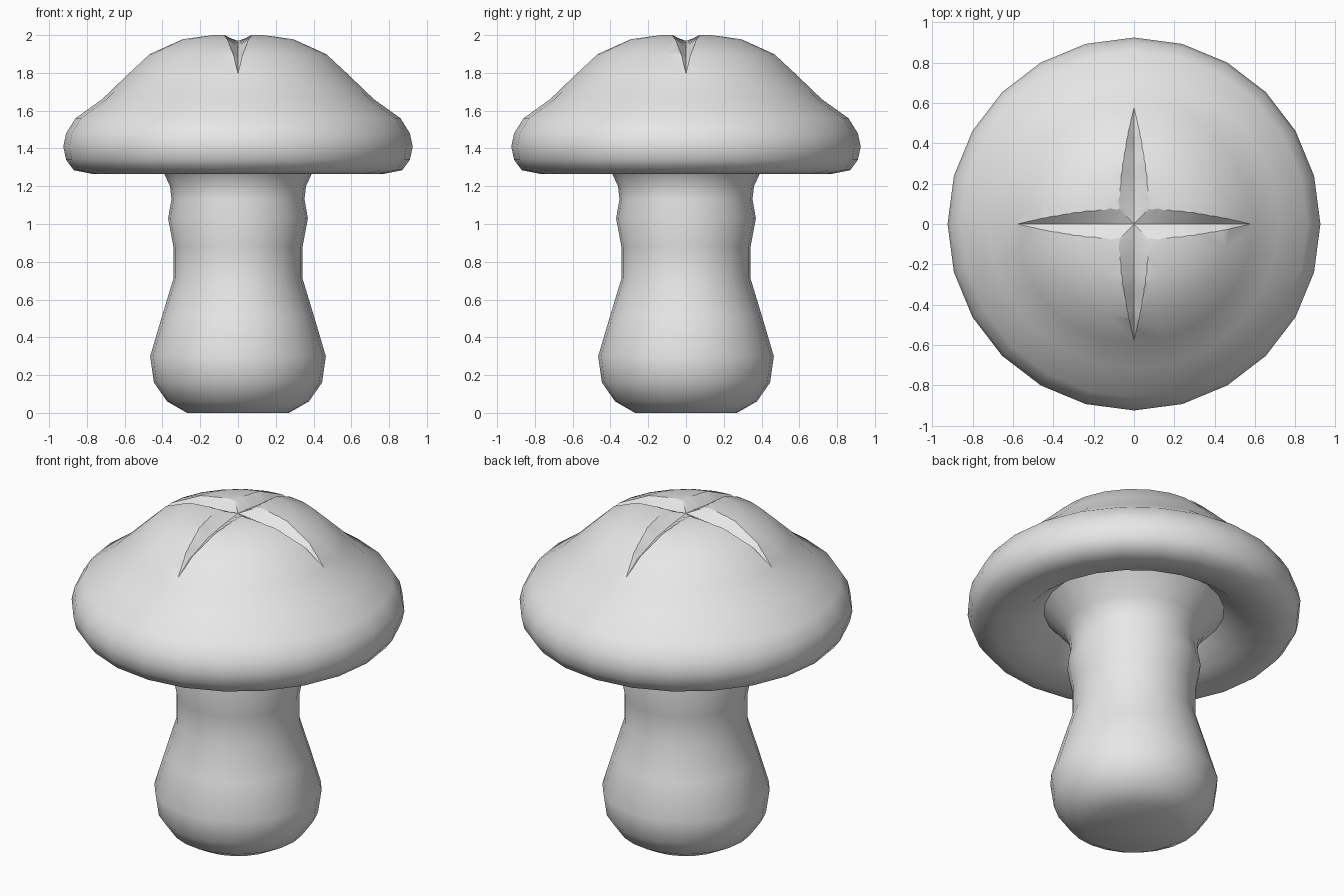
import bpy, bmesh, math

if "Cube" in bpy.data.objects:
    bpy.data.objects.remove(bpy.data.objects["Cube"], do_unlink=True)

SIDES = 24

grey = bpy.data.materials.new("plain grey")
grey.use_nodes = True
grey.diffuse_color = (0.8, 0.8, 0.8, 1)
grey.node_tree.nodes["Principled BSDF"].inputs["Base Color"].default_value = (0.8, 0.8, 0.8, 1)


def make_object(name, bm):
    bmesh.ops.recalc_face_normals(bm, faces=bm.faces)
    mesh = bpy.data.meshes.new(name)
    bm.to_mesh(mesh)
    bm.free()
    mesh.materials.append(grey)
    mesh.polygons.foreach_set("use_smooth", [True] * len(mesh.polygons))
    obj = bpy.data.objects.new(name, mesh)
    bpy.context.collection.objects.link(obj)
    return obj


def revolve(name, profile):
    """Turn a (radius, height) profile around the vertical axis."""
    bm = bmesh.new()
    verts = [bm.verts.new((r, 0, z)) for r, z in profile]
    edges = [bm.edges.new(pair) for pair in zip(verts, verts[1:])]
    bmesh.ops.spin(bm, geom=verts + edges, cent=(0, 0, 0), axis=(0, 0, 1),
                   angle=2 * math.pi, steps=SIDES, use_duplicate=False)
    bmesh.ops.remove_doubles(bm, verts=bm.verts, dist=0.0005)
    return make_object(name, bm)


# Stem, bulging at the base and flaring into the cap
revolve("stem", [(0, 0), (.27, 0), (.375, .06), (.445, .16), (.465, .3),
                 (.403, .51), (.342, .71), (.342, .88), (.37, 1.03),
                 (.352, 1.13), (.36, 1.2), (.39, 1.265), (.5, 1.39)])

# Cap: dome, rolled rim and hollow underside
dome = [(0, 2.0), (.15, 2.0), (.3, 1.978), (.47, 1.9), (.59, 1.785),
        (.72, 1.66), (.86, 1.56)]
rim = [(.91, 1.48), (.925, 1.41), (.91, 1.34), (.87, 1.285), (.77, 1.265),
       (.62, 1.295), (.5, 1.39), (0, 1.39)]
cap = revolve("cap", dome + rim)


def dome_height(r):
    for (r0, z0), (r1, z1) in zip(dome, dome[1:]):
        if r <= r1:
            return z0 + (z1 - z0) * (r - r0) / (r1 - r0)


def groove_cutter(turn):
    """V-shaped wedge that follows the dome and tapers to points."""
    bm = bmesh.new()
    reach, width, lift, stations = 0.58, 0.08, 0.05, 20
    rows = []
    for i in range(stations + 1):
        x = reach * (2 * i / stations - 1) * 1.01
        r = abs(x)
        taper = 1 - (r / reach) ** 2
        depth = 0.03 + 0.12 * r
        half = width * (taper + lift / depth)
        z = dome_height(r)
        points = [(x, -half, z + lift), (x, 0, z - depth * taper), (x, half, z + lift)]
        rows.append([bm.verts.new(p) for p in points])
    for a, b in zip(rows, rows[1:]):
        for j in range(3):
            k = (j + 1) % 3
            bm.faces.new((a[j], a[k], b[k], b[j]))
    bm.faces.new(rows[0])
    bm.faces.new(rows[-1])
    bmesh.ops.triangulate(bm, faces=bm.faces)
    cutter = make_object("groove_cutter", bm)
    cutter.rotation_euler.z = turn
    cutter.hide_render = True
    return cutter


# Crossed grooves in the top of the cap
bpy.context.view_layer.objects.active = cap
for turn in (0, math.pi / 2):
    cutter = groove_cutter(turn)
    cut = cap.modifiers.new("groove", "BOOLEAN")
    cut.operation = "DIFFERENCE"
    cut.solver = "EXACT"
    cut.object = cutter
    bpy.context.view_layer.update()
    bpy.ops.object.modifier_apply(modifier=cut.name)
    bpy.data.objects.remove(cutter, do_unlink=True)

# Crisp groove edges, and no hidden disc inside the stem
bm = bmesh.new()
bm.from_mesh(cap.data)
hidden = [f for f in bm.faces if all(abs(v.co.z - 1.39) < 0.002 and v.co.xy.length < 0.52
                                     for v in f.verts)]
bmesh.ops.delete(bm, geom=hidden, context="FACES")
for f in bm.faces:
    f.smooth = True
for e in bm.edges:
    on_top = min(v.co.z for v in e.verts) > 1.7
    e.smooth = not (on_top and e.calc_face_angle(0) > 0.35)
bm.to_mesh(cap.data)
bm.free()
